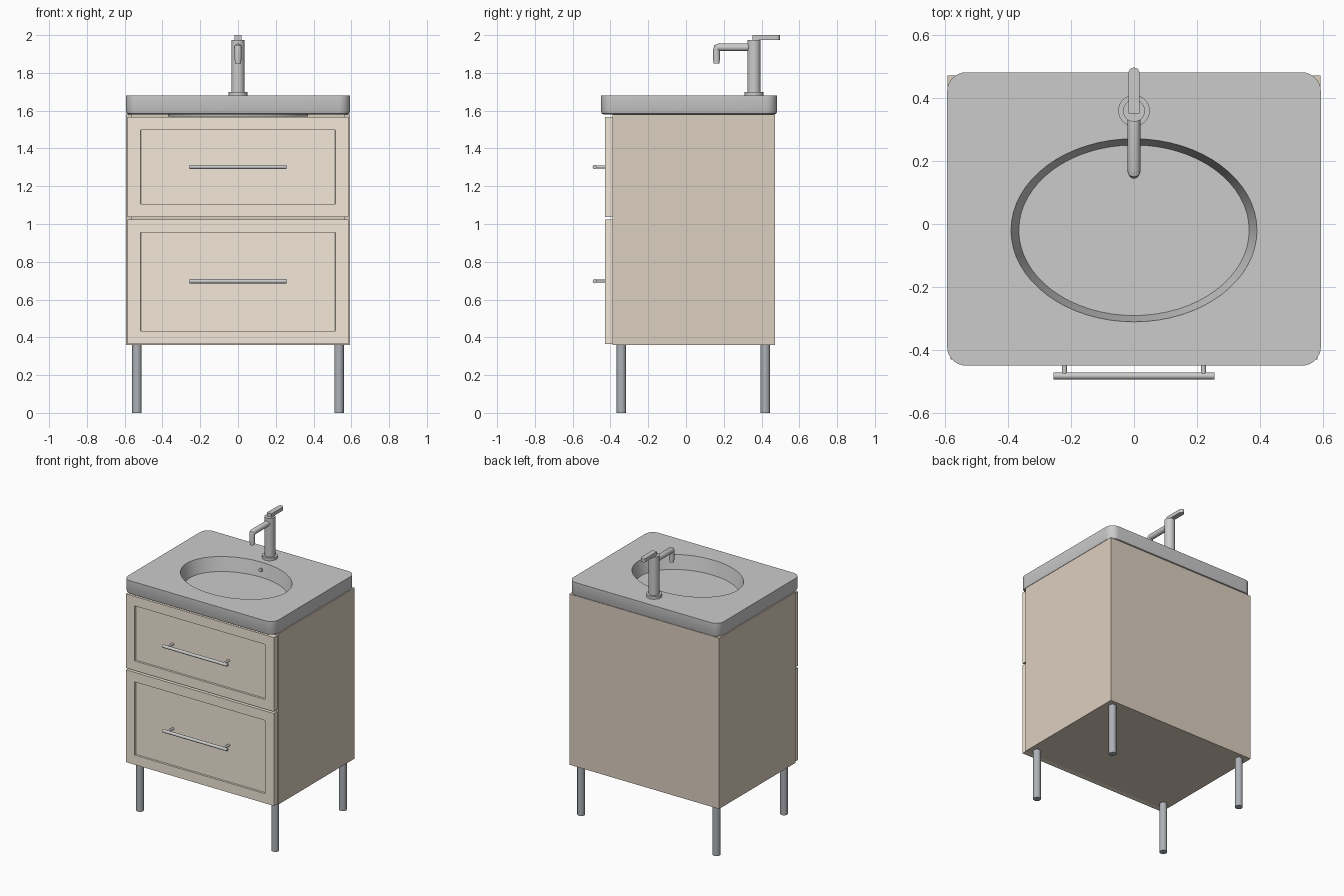
import bpy, bmesh, math
from mathutils import Vector

if "Cube" in bpy.data.objects:
    bpy.data.objects.remove(bpy.data.objects["Cube"])


def material(name, rgb):
    m = bpy.data.materials.new(name)
    m.diffuse_color = (*rgb, 1)
    m.use_nodes = True
    m.node_tree.nodes["Principled BSDF"].inputs["Base Color"].default_value = m.diffuse_color
    return m


WOOD = material("carcass_wood", (0.72, 0.625, 0.525))
LIGHT = material("front_wood", (0.90, 0.81, 0.69))
DARK = material("dark_metal", (0.42, 0.44, 0.47))


def finish(name, bm, mat=None, smooth=False):
    bmesh.ops.recalc_face_normals(bm, faces=bm.faces)
    me = bpy.data.meshes.new(name)
    bm.to_mesh(me)
    bm.free()
    ob = bpy.data.objects.new(name, me)
    bpy.context.collection.objects.link(ob)
    if mat:
        me.materials.append(mat)
    if smooth:
        bpy.ops.object.select_all(action='DESELECT')
        ob.select_set(True)
        bpy.context.view_layer.objects.active = ob
        bpy.ops.object.shade_smooth_by_angle(angle=math.radians(35))
    return ob


def box_bm(lo, hi):
    bm = bmesh.new()
    bmesh.ops.create_cube(bm, size=1)
    for v in bm.verts:
        v.co = Vector([(a + b) / 2 + c * (b - a) for a, b, c in zip(lo, hi, v.co)])
    return bm


def box(name, lo, hi, mat=None):
    return finish(name, box_bm(lo, hi), mat)


def rod(name, a, b, r, mat=None, sides=32):
    a, b = Vector(a), Vector(b)
    bm = bmesh.new()
    bmesh.ops.create_cone(bm, cap_ends=True, segments=sides, radius1=r, radius2=r,
                          depth=(b - a).length)
    q = (b - a).to_track_quat('Z', 'Y')
    for v in bm.verts:
        v.co = q @ v.co + (a + b) / 2
    return finish(name, bm, mat, True)


def rounded_rect(x, y0, y1, r, inset=0, n=8):
    pts = []
    for k, (cx, cy) in enumerate([(x - r, y1 - r), (r - x, y1 - r), (r - x, y0 + r), (x - r, y0 + r)]):
        for i in range(n + 1):
            t = (k + i / n) * math.pi / 2
            pts.append((cx + (r - inset) * math.cos(t), cy + (r - inset) * math.sin(t)))
    return pts


def ellipse(a, b, cy, n=64):
    return [(a * math.cos(2 * math.pi * i / n), cy + b * math.sin(2 * math.pi * i / n)) for i in range(n)]


# Hollow carcass: sides, back, bottom
YF, YB, Z0, Z1 = -0.39, 0.472, 0.36, 1.58
for s, side in ((-1, "left"), (1, "right")):
    xs = sorted((s * 0.592, s * 0.562))
    box(f"carcass_{side}_side", (xs[0], YF, Z0), (xs[1], YB, Z1), WOOD)
box("carcass_back", (-0.562, YB - 0.03, Z0), (0.562, YB, Z1), WOOD)
box("carcass_bottom", (-0.562, YF, Z0), (0.562, YB - 0.03, Z0 + 0.03), WOOD)

# Drawer fronts with recessed panels, each with a bar handle
for name, z0, z1, hz in (("upper", 1.037, 1.567, 1.302), ("lower", 0.364, 1.024, 0.697)):
    bm = box_bm((-0.584, -0.43, z0), (0.584, YF, z1))
    front = min(bm.faces, key=lambda f: f.calc_center_median().y)
    bmesh.ops.inset_region(bm, faces=[front], thickness=0.097)
    bmesh.ops.inset_region(bm, faces=[front], thickness=0.002, depth=-0.012)
    finish(f"{name}_drawer_front", bm, LIGHT)
    rod(f"{name}_handle_bar", (-0.256, -0.483, hz), (0.256, -0.483, hz), 0.011)
    for s, side in ((-1, "left"), (1, "right")):
        rod(f"{name}_handle_{side}_post", (s * 0.221, -0.483, hz), (s * 0.221, -0.415, hz), 0.008)

# Legs
for x, side in ((-0.535, "left"), (0.535, "right")):
    for y, end in ((-0.342, "front"), (0.42, "back")):
        rod(f"{end}_{side}_leg", (x, y, 0), (x, y, Z0), 0.025, DARK)

# Countertop with sunken oval basin, as one closed mesh
bm = bmesh.new()


def ring(pts, z):
    vs = [bm.verts.new((x, y, z)) for x, y in pts]
    return vs, [bm.edges.new((vs[i - 1], vs[i])) for i in range(len(vs))]


def skin(a, b):
    for i in range(len(a)):
        bm.faces.new((a[i - 1], a[i], b[i], b[i - 1]))


SLAB = (0.594, -0.45, 0.482, 0.06)
top, top_e = ring(rounded_rect(*SLAB), 1.68)
prev = top
for inset, z in ((0, 1.595), (0.0045, 1.5845)):
    nxt, _ = ring(rounded_rect(*SLAB, inset), z)
    skin(prev, nxt)
    prev = nxt
low, low_e = ring(rounded_rect(*SLAB, 0.015), 1.58)
skin(prev, low)
rim, rim_e = ring(ellipse(0.391, 0.291, -0.02), 1.68)
floor, _ = ring(ellipse(0.366, 0.271, -0.02), 1.583)
skin(rim, floor)
bm.faces.new(floor)
under, under_e = ring(ellipse(0.372, 0.277, -0.02), 1.58)
bump, _ = ring(ellipse(0.37, 0.275, -0.02), 1.57)
skin(under, bump)
bm.faces.new(bump)
bmesh.ops.triangle_fill(bm, use_beauty=True, edges=top_e + rim_e, normal=(0, 0, 1))
bmesh.ops.triangle_fill(bm, use_beauty=True, edges=low_e + under_e, normal=(0, 0, -1))
finish("basin_countertop", bm, None, True)

# Overflow outlet on the basin's back wall
rod("overflow_outlet", (0, 0.25, 1.632), (0, 0.275, 1.627), 0.013, DARK, 24)

# Faucet: base, body, elbowed spout, nozzle
FY = 0.36
rod("faucet_base", (0, FY, 1.68), (0, FY, 1.70), 0.05)
rod("faucet_body", (0, FY, 1.70), (0, FY, 1.975), 0.035)
path = [(0.36, 1.935), (0.172, 1.935), (0.1645, 1.9325), (0.162, 1.925), (0.162, 1.865)]
bm = bmesh.new()
N, R = 24, [0.02, 0.02, 0.02, 0.018, 0.018]
rings = []
for i, (y, z) in enumerate(path):
    p, q = path[max(i - 1, 0)], path[min(i + 1, len(path) - 1)]
    d = Vector((0, q[0] - p[0], q[1] - p[1])).normalized()
    side = Vector((0, -d.z, d.y))
    rings.append([bm.verts.new(Vector((0, y, z)) + R[i] * (math.cos(t) * Vector((1, 0, 0)) + math.sin(t) * side))
                  for t in (2 * math.pi * k / N for k in range(N))])
for a, b in zip(rings, rings[1:]):
    skin(a, b)
bm.faces.new(rings[0])
bm.faces.new(rings[-1])
finish("faucet_spout", bm, None, True)
rod("faucet_nozzle", (0, 0.162, 1.85), (0, 0.162, 1.866), 0.0155)

# Lever with a rounded back end
bm = bmesh.new()
W = 0.018
outline = [(-W, 0.352), (W, 0.352)] + [(W * math.cos(math.pi * i / 12), 0.479 + W * math.sin(math.pi * i / 12))
                                       for i in range(13)]
lo, _ = ring(outline, 1.975)
hi, _ = ring(outline, 2.0)
skin(lo, hi)
bm.faces.new(lo)
bm.faces.new(hi)
finish("faucet_lever", bm, None, True)
